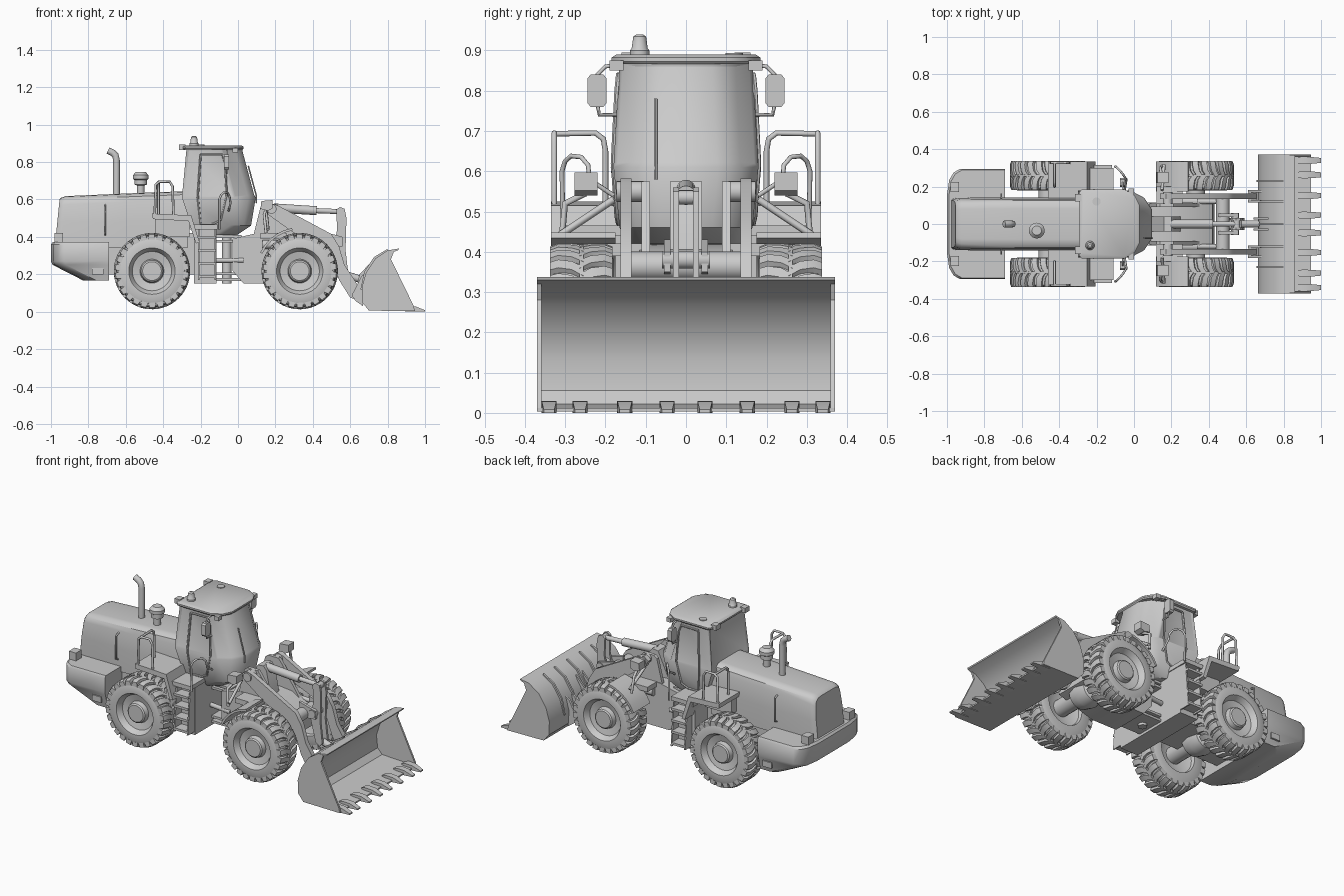
import bpy, bmesh
from math import sin, cos, pi, radians
from mathutils import Vector

# ---------- helpers ----------
def finish(name, bm, angle=35):
    bmesh.ops.recalc_face_normals(bm, faces=bm.faces)
    me = bpy.data.meshes.new(name)
    bm.to_mesh(me)
    bm.free()
    ob = bpy.data.objects.new(name, me)
    bpy.context.collection.objects.link(ob)
    bpy.ops.object.select_all(action='DESELECT')
    ob.select_set(True)
    bpy.context.view_layer.objects.active = ob
    bpy.ops.object.shade_smooth_by_angle(angle=radians(angle))
    return ob

def add_loft(bm, rings, caps=True):
    vs = [[bm.verts.new(p) for p in r] for r in rings]
    n = len(rings[0])
    for a, b in zip(vs, vs[1:]):
        for i in range(n):
            bm.faces.new((a[i], a[(i + 1) % n], b[(i + 1) % n], b[i]))
    if caps:
        bm.faces.new(vs[0])
        bm.faces.new(vs[-1])

def loft(name, rings, angle=35):
    bm = bmesh.new()
    add_loft(bm, rings)
    return finish(name, bm, angle)

def prism(name, prof, y0, y1):
    return loft(name, [[(x, y, z) for x, z in prof] for y in (y0, y1)])

def box(name, x0, x1, y0, y1, z0, z1):
    return prism(name, [(x0, z0), (x1, z0), (x1, z1), (x0, z1)], y0, y1)

def lathe(name, prof, c, axis='Z', n=24):
    rings = []
    for r, h in prof:
        ring = []
        for k in range(n):
            u, v = r * cos(2 * pi * k / n), r * sin(2 * pi * k / n)
            off = (u, v, h) if axis == 'Z' else (u, h, v)
            ring.append(Vector(c) + Vector(off))
        rings.append(ring)
    return loft(name, rings)

def tube(name, pts, r, n=8):
    pts = [Vector(p) for p in pts]
    dirs = [(b - a).normalized() for a, b in zip(pts, pts[1:])]
    tans = [dirs[0]] + [(a + b).normalized() for a, b in zip(dirs, dirs[1:])] + [dirs[-1]]
    u = tans[0].orthogonal().normalized()
    rings = []
    for i, (p, t) in enumerate(zip(pts, tans)):
        if i:
            u = tans[i - 1].rotation_difference(t) @ u
        v = t.cross(u)
        rings.append([p + r * (u * cos(2 * pi * k / n) + v * sin(2 * pi * k / n)) for k in range(n)])
    return loft(name, rings, 50)

def plan(xr, xf, w, z):
    """Cab outline at one height, rounded at the front."""
    half = [(xr, w), (xf - .12, w), (xf - .045, w - .04), (xf - .005, w - .1)]
    return [(x, y, z) for x, y in half] + [(x, -y, z) for x, y in reversed(half)]

# ---------- wheels ----------
WZ, R = .217, .204
for wn, wx in (("rear", -.46), ("front", .33)):
    for s, side in ((1, "left"), (-1, "right")):
        c = (wx, 0, WZ)
        # tyre, recessed rim and hub in one turned profile
        lathe(f"{wn}_{side}_wheel", [(r, s * y) for r, y in
              [(.06, .22), (.11, .2), (.115, .18), (.165, .18), (.186, .19), (.192, .22), (.192, .30), (.187, .327), (.165, .338),
               (.124, .338), (.118, .33), (.105, .305), (.064, .295), (.058, .322), (.05, .328)]], c, 'Y', 48)
        bm = bmesh.new()
        N = 26
        for k in range(N):  # chevron tread blocks on both halves
            for y0, y1, ph in ((.255, .338, 0), (.265, .182, .5)):
                a0 = 2 * pi * (k + ph) / N
                rings = []
                for t, top, base, da in ((0, R, .18, 0), (.35, R, .18, .1), (.75, R, .18, .13), (1, R - .008, .17, .13)):
                    a, y = a0 + da, s * (y0 + (y1 - y0) * t)
                    rings.append([(wx + r * cos(a + d), y, WZ + r * sin(a + d))
                                  for r, d in ((base, -.11), (top, -.075), (top, .075), (base, .11))])
                add_loft(bm, rings)
        finish(f"{wn}_{side}_tread", bm)
    tube(f"{wn}_axle", [(wx, -.22, WZ), (wx, .22, WZ)], .05, 16)
    lathe(f"{wn}_differential", [(.03, -.09), (.075, -.06), (.09, 0), (.075, .06), (.03, .09)], (wx, 0, WZ), 'Y')

# ---------- engine hood and counterweight ----------
def hood_ring(x, tilt, w, zt):
    half = [(w, .34), (w, .48), (w - .008, zt - .045), (w - .016, zt - .018), (w - .034, zt - .004), (w - .06, zt)]
    pts = half + [(-y, z) for y, z in reversed(half)]
    return [(x + tilt * (z - .34), y, z) for y, z in pts]
loft("engine_hood", [hood_ring(-.98, .1, .126, .603), hood_ring(-.972, .1, .134, .61),
                     hood_ring(-.95, .1, .14, .618), hood_ring(-.6, 0, .142, .632), hood_ring(-.27, 0, .142, .645)])
def weight_ring(xr, w, z):
    half = [(-.69, w), (xr + .07, w), (xr + .035, w - .02), (xr + .012, w - .06), (xr, w - .14)]
    return [(x, y, z) for x, y in half] + [(x, -y, z) for x, y in reversed(half)]
loft("counterweight", [weight_ring(-.83, .27, .168), weight_ring(-.99, .29, .25),
                       weight_ring(-1, .295, .27), weight_ring(-1, .295, .36), weight_ring(-.99, .288, .372)])
box("rear_frame", -.7, -.12, -.13, .13, .2, .42)
tube("exhaust_stack", [(-.65, 0, .6), (-.65, 0, .81), (-.655, 0, .835), (-.67, 0, .85), (-.695, 0, .862)], .018, 16)
lathe("air_cleaner", [(.02, .6), (.02, .675), (.034, .68), (.034, .705), (.042, .71), (.042, .73), (.025, .748)], (-.52, -.035, 0))
for s in (1, -1):
    box("tail_light", -.982, -.935, s * .17, s * .225, .37, .42)
    tube("hood_handle", [(-.71, s * .135, .41), (-.71, s * .16, .42), (-.71, s * .16, .56), (-.71, s * .135, .57)], .005)
    box("tie_down_recess", -.78, -.72, s * .282, s * .293, .2, .235)

# ---------- cab ----------
cab = loft("cab", [plan(-.24, -.0, .14, .41), plan(-.25, .075, .165, .46), plan(-.30, .1, .18, .61), plan(-.275, .03, .165, .875)])
bm = bmesh.new()
bm.from_mesh(cab.data)
upper = [f for f in bm.faces if len(f.verts) == 4 and .7 < f.calc_center_median().z < .8]
front = [f for f in upper if f.calc_center_median().x > -.05 and f.normal.x > .2]
sides = [f for f in upper if f not in front]
bmesh.ops.inset_individual(bm, faces=sides, thickness=.018, depth=-.006)
bmesh.ops.inset_region(bm, faces=front, thickness=.014, depth=-.005)
bm.to_mesh(cab.data)
bm.free()
def roof_ring(d, z):
    half = [(-.295 + d, .165 - d), (-.28 + d, .185 - d), (-.05, .185 - d), (.005 - d, .15 - d), (.03 - d, .1)]
    return [(x, y, z) for x, y in half] + [(x, -y, z) for x, y in reversed(half)]
loft("roof", [roof_ring(.006, .866), roof_ring(0, .873), roof_ring(0, .882), roof_ring(.012, .89)])
lathe("beacon", [(.024, .885), (.024, .9), (.02, .905), (.016, .934), (.008, .94)], (-.235, -.115, 0))
lathe("roof_vent", [(.022, .885), (.022, .894)], (-.2, .12, 0))
tube("wiper", [(.097, -.075, .58), (.098, -.075, .62), (.055, -.075, .78)], .004, 6)
for s in (1, -1):
    box("cab_light", -.315, -.28, s * .12, s * .16, .865, .895)
    box("front_cab_light", -.03, .0, s * .155, s * .19, .85, .875)
    tube("mirror_arm", [(-.06, s * .165, .865), (-.06, s * .2, .86), (-.06, s * .22, .84), (-.06, s * .22, .765),
                        (-.06, s * .215, .74), (-.06, s * .17, .74)], .005)
    loft("mirror", [[(-.06 + dx, s * y, z) for y, z in ((.197, .77), (.205, .76), (.237, .76), (.245, .77),
                    (.245, .83), (.237, .84), (.205, .84), (.197, .83))] for dx in (-.015, .012)])
    tube("door_frame", [(x, s * y, z) for x, y, z in ((-.2, .168, .84), (-.085, .168, .84), (-.07, .172, .8), (-.06, .181, .62),
                        (-.09, .172, .49), (-.13, .168, .47), (-.2, .168, .47), (-.215, .181, .61), (-.2, .168, .84))], .006, 6)

# ---------- rear fenders, steps, rails ----------
    prism("rear_fender", [(-.46, .525), (-.25, .515), (-.205, .37), (-.225, .365), (-.265, .485), (-.455, .495)], s * .14, s * .335)
    box("fender_support", -.44, -.26, s * .12, s * .19, .4, .5)
    box("cab_platform", -.26, -.11, s * .13, s * .3, .44, .465)
    o, i = s * .327, s * .2
    tube("platform_rail", [(-.345, o, .515), (-.35, o, .67), (-.365, o, .695), (-.42, o, .695), (-.44, o, .68), (-.445, o, .52)], .007)
    tube("platform_cross_rail", [(-.425, o, .693), (-.425, s * .225, .695), (-.425, s * .205, .68), (-.425, i, .65), (-.425, i, .52)], .007)
    tube("step_rail", [(-.1, s * .305, .44), (-.1, s * .308, .6), (-.09, s * .3, .625), (-.075, s * .285, .638),
                       (-.055, s * .26, .635), (-.045, s * .243, .615), (-.04, s * .24, .58), (-.05, s * .18, .54)], .006)
    for x in (-.215, -.125):
        loft("step_side", [[(x + d, s * y, z) for y, z in ((.2, .45), (.29, .45), (.315, .17), (.24, .17))] for d in (0, .008)])
    for z in (.18, .25, .32, .39):
        box("step_tread", -.215, -.118, s * .23, s * .315, z, z + .014)
box("lower_tank", -.235, -.115, -.25, .25, .15, .44)

# ---------- articulation and front frame ----------
for z in (.165, .195, .37, .395):
    box("hinge_plate", -.13, .02, -.09, .09, z, z + .014)
tube("hinge_pin", [(-.06, 0, .15), (-.06, 0, .42)], .025, 16)
for s in (1, -1):
    tube("steering_cylinder", [(-.14, s * .09, .275), (.03, s * .11, .275)], .014, 12)
prism("front_frame", [(-.03, .39), (.1, .42), (.3, .4), (.42, .33), (.43, .22), (.2, .15), (.03, .15), (-.03, .22)], -.115, .115)

for s in (1, -1):
    prism("boom_tower", [(.08, .4), (.12, .56), (.14, .575), (.21, .575), (.23, .55), (.35, .37)], s * .09, s * .11)
# ---------- front fenders and headlights ----------
    arc = [radians(a) for a in range(100, 166, 11)]
    prof = [(.33 + r * cos(a), WZ + r * sin(a)) for r, seq in ((.234, arc), (.221, arc[::-1])) for a in seq]
    prism("front_fender", prof, s * .175, s * .335)
    box("fender_bracket", .12, .26, s * .1, s * .2, .39, .42)
    tube("headlight_strut", [(.15, s * .18, .53), (.16, s * .315, .44)], .009)
    tube("headlight_post", [(.15, s * .31, .42), (.14, s * .3, .52), (.15, s * .25, .545)], .008)
    prism("headlight", [(.12, .55), (.125, .592), (.185, .597), (.185, .552), (.16, .54)], s * .22, s * .277)

# ---------- boom arms and linkage ----------
    prism("boom_arm", [(.14, .56), (.17, .582), (.21, .57), (.36, .49), (.5, .415), (.54, .35), (.57, .25), (.655, .12),
                       (.645, .06), (.6, .075), (.54, .17), (.5, .28), (.44, .36), (.3, .42), (.16, .52)], s * .135, s * .163)
    tube("boom_pivot", [(.18, s * .105, .55), (.18, s * .172, .55)], .026, 16)
    tube("bucket_pivot", [(.635, s * .115, .09), (.635, s * .18, .09)], .024, 16)
    tube("lift_cylinder", [(.13, s * .12, .36), (.34, s * .12, .36)], .024, 16)
    tube("lift_rod", [(.33, s * .12, .36), (.48, s * .12, .355)], .013, 12)
    prism("bellcrank_plate", [(.525, .545), (.545, .56), (.57, .55), (.58, .5), (.575, .33), (.59, .2), (.57, .18),
                              (.545, .2), (.51, .34), (.53, .44)], s * .018, s * .032)
    prism("crossbeam_bracket", [(.45, .43), (.56, .4), (.56, .35), (.46, .34)], s * .038, s * .055)
tube("boom_crossbeam", [(.475, -.14, .365), (.475, .14, .365)], .036, 16)
tube("bellcrank_pivot", [(.54, -.06, .38), (.54, .06, .38)], .022, 16)
tube("bellcrank_top_pin", [(.55, -.03, .535), (.55, .03, .535)], .018, 16)
tube("tilt_cylinder", [(.19, 0, .555), (.42, 0, .54)], .024, 16)
tube("tilt_rod", [(.4, 0, .541), (.55, 0, .535)], .014, 12)
prism("tilt_mount", [(.08, .4), (.16, .57), (.2, .575), (.22, .55), (.25, .4)], -.04, .04)
tube("bucket_link", [(.57, 0, .2), (.665, 0, .17)], .02, 12)

# ---------- bucket ----------
outer = [(.86, .338), (.8, .328), (.735, .285), (.685, .21), (.662, .13), (.664, .05), (.7, .006), (.945, .003)]
inner = [(.945, .012), (.72, .022), (.69, .055), (.682, .13), (.704, .2), (.75, .27), (.807, .31), (.858, .33)]
prism("bucket_shell", outer + inner, -.37, .37)
side = outer[1:] + [(.94, .03), (.835, .245), (.818, .28), (.835, .325)]
for s in (1, -1):
    prism("bucket_side", side, s * .359, s * .3705)
    for y in (.115, .168):
        prism("bucket_lug", [(.61, .09), (.625, .06), (.668, .03), (.67, .1), (.69, .21), (.66, .19)], s * y, s * (y + .014))
    prism("link_lug", [(.64, .16), (.65, .2), (.72, .275), (.695, .21), (.668, .13)], s * .024, s * .036)
for y in (-.23, -.12, 0, .12, .23):
    prism("bucket_rib", [(.655, .12), (.675, .215), (.727, .292), (.8, .336), (.8, .32), (.735, .275), (.69, .2), (.67, .12)], y - .006, y + .006)
for y in (.047, .152, .263, .34):
    for s in (1, -1):
        loft("bucket_tooth", [[(x, s * y - w, z0), (x, s * y + w, z0), (x, s * y + w, z1), (x, s * y - w, z1)]
                              for x, w, z0, z1 in ((.875, .015, .008, .022), (.9, .019, 0, .03), (.95, .018, 0, .028), (1, .013, 0, .008))])
